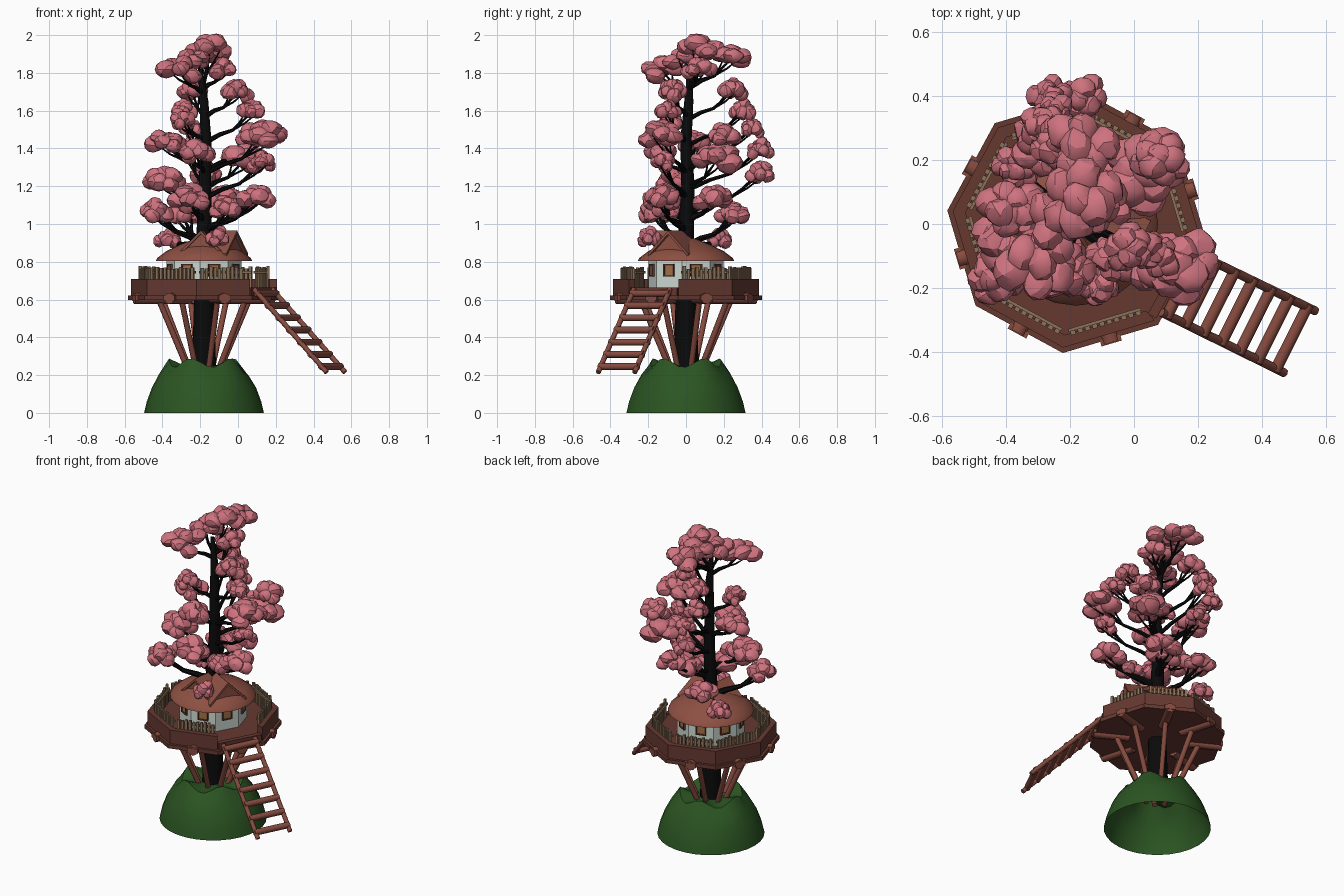
import bpy, bmesh, math, random
from math import cos, sin, radians, pi
from mathutils import Vector, Matrix

if "Cube" in bpy.data.objects:
    bpy.data.objects.remove(bpy.data.objects["Cube"])

random.seed(7)
CX, CY = -0.18, 0.0


def mat(name, r, g, b):
    m = bpy.data.materials.new(name)
    m.diffuse_color = (r, g, b, 1)
    m.use_nodes = True
    m.node_tree.nodes["Principled BSDF"].inputs["Base Color"].default_value = m.diffuse_color
    return m


PINK = mat("blossom_pink", 0.62, 0.17, 0.21)
WOOD = mat("red_wood", 0.24, 0.07, 0.05)
DECK = mat("dark_wood", 0.13, 0.04, 0.03)
ROOF = mat("roof_clay", 0.27, 0.08, 0.055)
BARK = mat("black_bark", 0.003, 0.003, 0.003)
GREEN = mat("grass_green", 0.024, 0.09, 0.016)
WALL = mat("plaster", 0.62, 0.70, 0.64)
FENCE = mat("fence_wood", 0.26, 0.17, 0.10)
PANE = mat("window_wood", 0.36, 0.17, 0.06)


def finish(name, bm, m, smooth=None):
    bmesh.ops.recalc_face_normals(bm, faces=bm.faces)
    me = bpy.data.meshes.new(name)
    bm.to_mesh(me)
    bm.free()
    me.materials.append(m)
    ob = bpy.data.objects.new(name, me)
    bpy.context.collection.objects.link(ob)
    if smooth:
        bpy.ops.object.select_all(action='DESELECT')
        bpy.context.view_layer.objects.active = ob
        ob.select_set(True)
        bpy.ops.object.shade_smooth_by_angle(angle=radians(smooth))
    return ob


def polar(r, deg, z):
    return Vector((CX + r * cos(radians(deg)), CY + r * sin(radians(deg)), z))


def hull(bm, pts):
    bmesh.ops.convex_hull(bm, input=[bm.verts.new(p) for p in pts])


def tube(bm, pts, radii, n=8):
    rings = []
    for i, p in enumerate(pts):
        d = (pts[min(i + 1, len(pts) - 1)] - pts[max(i - 1, 0)]).normalized()
        u = d.cross(Vector((0.31, 0.95, 0.05))).normalized()
        v = d.cross(u)
        rings.append([bm.verts.new(p + radii[i] * (u * cos(2 * pi * k / n) + v * sin(2 * pi * k / n)))
                      for k in range(n)])
    for a, b in zip(rings, rings[1:]):
        for k in range(n):
            bm.faces.new((a[k], a[(k + 1) % n], b[(k + 1) % n], b[k]))
    bm.faces.new(rings[0])
    bm.faces.new(rings[-1])


def lathe(bm, profile, n, jitter=None):
    rings = [[bm.verts.new(polar(r, 360 * k / n, z + (jitter(i, k) if jitter else 0)))
              for k in range(n)] for i, (r, z) in enumerate(profile)]
    for a, b in zip(rings, rings[1:]):
        for k in range(n):
            bm.faces.new((a[k], a[(k + 1) % n], b[(k + 1) % n], b[k]))


def octagon(bm, r, z0, z1):
    hull(bm, [polar(r, 84 + 45 * k, z) for k in range(8) for z in (z0, z1)])


def edge_box(bm, k, apothem, s0, s1, depth, z0, z1):
    # box lying along octagon side k, from s0 to s1 along the side
    a = radians(106.5 + 45 * k)
    o, t = Vector((cos(a), sin(a), 0)), Vector((-sin(a), cos(a), 0))
    c = Vector((CX, CY, 0))
    hull(bm, [c + o * (apothem + d) + t * s + Vector((0, 0, z))
              for d in (-depth / 2, depth / 2) for s in (s0, s1) for z in (z0, z1)])


STAIR = 5   # octagon side that carries the ladder

# hollow grassy mound with a lobed crest
bm = bmesh.new()
lobe = {3: 0.006, 4: 0.024, 5: 0.008}
lathe(bm, [(0.317, 0), (0.303, 0.06), (0.275, 0.135), (0.235, 0.205), (0.185, 0.265), (0.12, 0.25), (0.05, 0.245)],
      30, lambda i, k: lobe.get(i, 0) * sin(pi * k / 3 - 1.2))
finish("grass_mound", bm, GREEN, 40)

# trunk
TRUNK = [Vector(p) for p in ((-0.18, 0, 0.22), (-0.18, 0, 0.6), (-0.18, 0, 0.95), (-0.175, 0.01, 1.2),
                             (-0.17, 0, 1.45), (-0.18, 0.015, 1.65), (-0.2, 0.02, 1.82))]
bm = bmesh.new()
tube(bm, TRUNK, [0.068, 0.055, 0.042, 0.035, 0.03, 0.024, 0.012], 10)
finish("trunk", bm, BARK, 50)

# platform: base flange, floor, parapet with a gap at the ladder
bm = bmesh.new()
octagon(bm, 0.405, 0.597, 0.622)
octagon(bm, 0.375, 0.61, 0.655)
for k in range(8):
    if k != STAIR:
        a = 84 + 45 * k
        hull(bm, [polar(r, b, z) for r in (0.348, 0.388) for b in (a, a + 45) for z in (0.61, 0.71)])
    else:
        edge_box(bm, k, 0.345, -0.14, 0.14, 0.03, 0.62, 0.665)
finish("platform", bm, DECK)

# radial beams and slanted struts under the platform
bm = bmesh.new()
for k in range(8):
    a = 106.5 + 45 * k
    edge_box(bm, k, 0.379, -0.033, 0.033, 0.02, 0.595, 0.625)
    tube(bm, [polar(0.17, a, 0.606), polar(0.386, a, 0.606)], [0.03] * 2)
    tube(bm, [polar(0.075, a, 0.2), polar(0.25, a, 0.6)], [0.016] * 2)
finish("support_struts", bm, WOOD, 50)

# picket fence
bm = bmesh.new()
for k in range(8):
    if k == STAIR:
        continue
    edge_box(bm, k, 0.312, -0.118, 0.118, 0.01, 0.738, 0.752)
    for i in range(10):
        s = -0.106 + i * 0.0236
        edge_box(bm, k, 0.322, s - 0.008, s + 0.008, 0.014, 0.65, 0.768 + random.uniform(-0.008, 0.01))
finish("picket_fence", bm, FENCE)

# house walls
bm = bmesh.new()
octagon(bm, 0.2, 0.65, 0.815)
finish("house_walls", bm, WALL)

# windows: panes and frames
bm, bm2 = bmesh.new(), bmesh.new()
z0, z1, w = 0.725, 0.785, 0.028
for k in range(8):
    edge_box(bm, k, 0.185, -w, w, 0.012, z0, z1)
    for s in (-w, w):
        edge_box(bm2, k, 0.187, s - 0.004, s + 0.004, 0.018, z0, z1)
    for z in (z0, z1):
        edge_box(bm2, k, 0.187, -w - 0.004, w + 0.004, 0.018, z - 0.004, z + 0.004)
finish("window_panes", bm, PANE)
finish("window_frames", bm2, DECK)

# domed roof
bm = bmesh.new()
lathe(bm, [(0.17, 0.808), (0.255, 0.803), (0.248, 0.82), (0.2, 0.856), (0.13, 0.89), (0.04, 0.925)], 24)
finish("roof", bm, ROOF, 35)

# gabled dormers
bm = bmesh.new()
for a, length in ((331.5, 0.2), (264, 0.165)):
    d = Vector((cos(radians(a)), sin(radians(a)), 0))
    t = Vector((-d.y, d.x, 0))
    c, up = Vector((CX, CY, 0)), Vector((0, 0, 1))
    for s in (-1, 1):
        hull(bm, [c + d * l + t * s * w + up * (z + h) for l in (0.02, length)
                  for w, z in ((0, 0.965), (0.12, 0.845)) for h in (0, -0.018)])
    hull(bm, [c + d * l + t * w + up * z for l in (0.02, length - 0.02)
              for w, z in ((0, 0.95), (-0.1, 0.845), (0.1, 0.845))])
finish("roof_gables", bm, ROOF)

# ladder
bm = bmesh.new()
A0, A1 = Vector((0.085, -0.275, 0.655)), Vector((0.47, -0.465, 0.215))
B0, B1 = Vector((0.18, -0.085, 0.655)), Vector((0.567, -0.272, 0.215))
for p, q in ((A0, A1), (B0, B1)):
    tube(bm, [p, q], [0.014] * 2)
for i in range(7):
    f = 0.05 + i * 0.147
    p, q = A0.lerp(A1, f), B0.lerp(B1, f)
    e = (q - p) * 0.04
    tube(bm, [p - e, q + e], [0.019] * 2)
finish("ladder", bm, WOOD, 50)

# blossom clumps: centre and half width
CLUMPS = [
    (-0.31, -0.12, 1.82, .13), (-0.15, 0.08, 1.93, .13), (-0.16, 0.24, 1.89, .12), (-0.08, 0.07, 1.82, .09),
    (-0.24, 0.0, 1.88, .11), (-0.30, -0.08, 1.55, .08), (-0.01, -0.07, 1.70, .09), (0.07, -0.10, 1.60, .08),
    (-0.24, 0.24, 1.71, .09), (-0.29, 0.30, 1.60, .08), (-0.25, 0.35, 1.51, .07), (0.15, -0.13, 1.47, .14),
    (0.08, 0.20, 1.47, .10), (-0.38, 0.05, 1.43, .11), (-0.22, -0.14, 1.38, .10), (0.03, 0.16, 1.35, .15),
    (0.13, -0.12, 1.33, .08), (-0.26, 0.39, 1.40, .08), (-0.16, 0.39, 1.27, .09), (-0.39, -0.05, 1.23, .12),
    (-0.43, -0.16, 1.07, .10), (-0.25, -0.13, 1.13, .13), (-0.06, -0.10, 1.08, .09), (0.09, -0.13, 1.14, .11),
    (-0.09, 0.15, 1.14, .12), (-0.29, 0.25, 1.05, .11), (-0.37, 0.18, 0.92, .08), (-0.11, -0.19, 0.93, .07)]


def pebble(bm, c, size):
    v = bmesh.ops.create_icosphere(bm, subdivisions=2, radius=1)["verts"]
    cuts = [Vector([random.gauss(0, 1) for _ in range(3)]).normalized() for _ in range(9)]
    turn = Matrix.Rotation(random.uniform(-0.5, 0.5), 3, 'Z') @ Matrix.Rotation(random.uniform(-0.3, 0.3), 3, 'X')
    for w in v:
        for n in cuts:    # flatten random facets
            w.co -= n * max(0, w.co.dot(n) - 0.84)
        w.co = c + turn @ Vector((w.co.x * size[0], w.co.y * size[1], w.co.z * size[2]))


bm, bb = bmesh.new(), bmesh.new()
for x, y, z, a in CLUMPS:
    crown = z > 1.8                      # crown clumps: fewer, larger, longer pebbles
    n = 6 if crown else 9
    b = a * (1.15 if crown else 0.95)
    c = 0.035 + a * 0.32
    for i in range(n):
        u, t = math.sqrt((i + 0.5) / n), i * 2.4 + x * 20
        k = random.uniform(0.40, 0.52)
        pos = Vector((x + a * 0.64 * u * cos(t), y + b * 0.64 * u * sin(t),
                      z + c * (0.4 - 0.75 * u * u + random.uniform(-0.2, 0.2))))
        pebble(bm, pos, (a * k, b * k, c * k * 1.35))
    # branch from the trunk with forked twigs
    end = Vector((x, y, z - c * 0.2))
    dist = math.hypot(x - CX, y - CY)
    z0 = min(1.72, max(0.88, z - 0.06 - 0.4 * dist))
    seg = max(i for i in range(6) if TRUNK[i].z <= z0)
    start = TRUNK[seg].lerp(TRUNK[seg + 1], (z0 - TRUNK[seg].z) / (TRUNK[seg + 1].z - TRUNK[seg].z))
    mid = start.lerp(end, 0.6)
    mid.z = start.z + (end.z - start.z) * 0.42
    r = 0.021 if z < 1.2 else 0.014
    tube(bb, [start, start.lerp(mid, 0.5) + Vector((0, 0, 0.008)), mid, end], [r, r * 0.85, r * 0.65, r * 0.3], 6)
    for s in (-1, 1):
        tip = end + Vector((s * a * 0.4, -s * b * 0.3, 0))
        tube(bb, [mid, mid.lerp(tip, 0.5) + Vector((0, 0, -0.008)), tip], [r * 0.5, r * 0.4, r * 0.2], 5)
finish("blossoms", bm, PINK, 25)
finish("branches", bb, BARK, 50)
